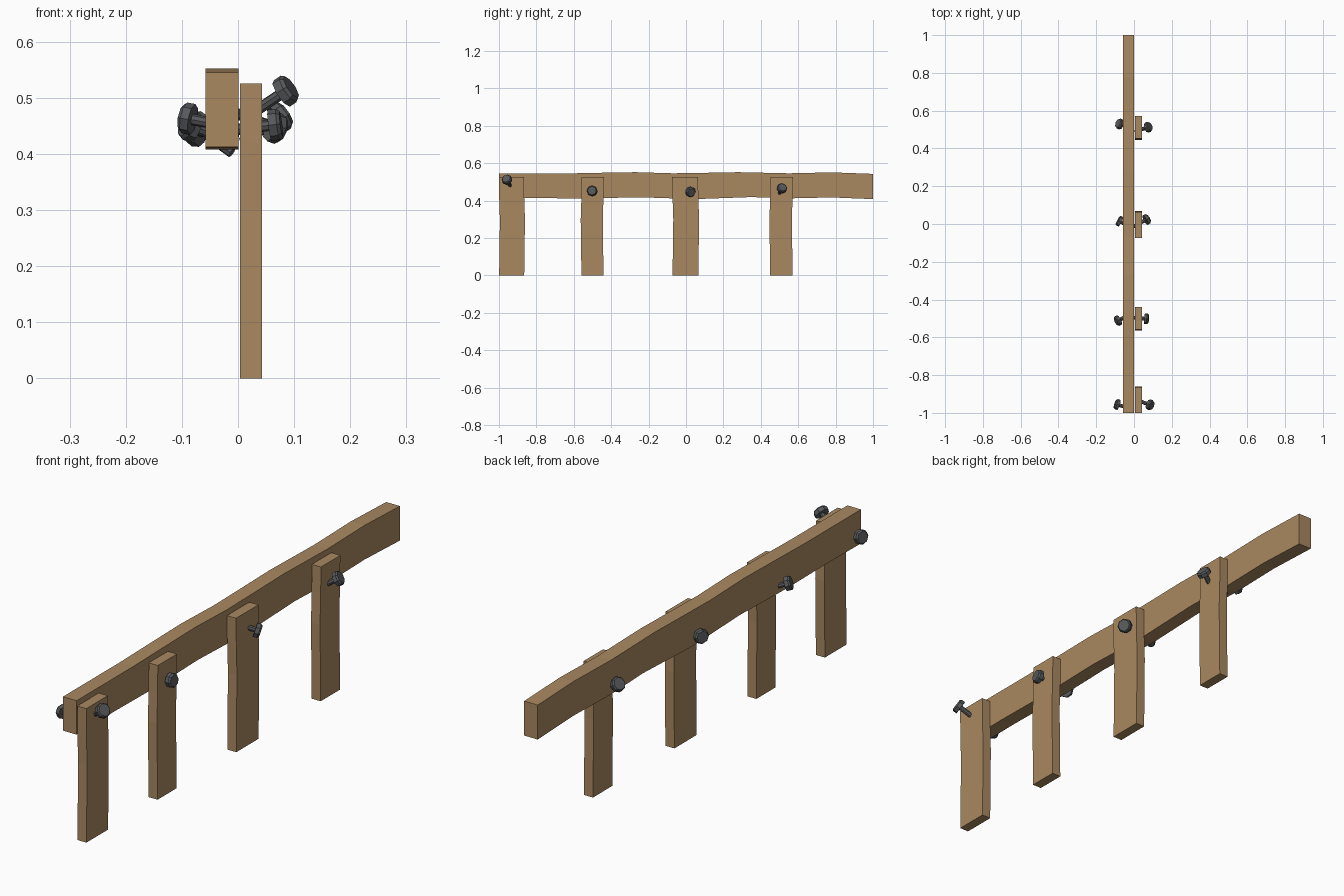
import bpy, bmesh
from mathutils import Vector

cube = bpy.data.objects.get("Cube")
if cube:
    bpy.data.objects.remove(cube, do_unlink=True)


def material(name, rgb):
    mat = bpy.data.materials.new(name)
    mat.use_nodes = True
    mat.diffuse_color = (*rgb, 1)
    mat.node_tree.nodes["Principled BSDF"].inputs["Base Color"].default_value = (*rgb, 1)
    return mat


wood = material("weathered wood", (0.40, 0.25, 0.12))
iron = material("dark iron", (0.095, 0.098, 0.104))


def finish(bm, name, mat):
    bmesh.ops.recalc_face_normals(bm, faces=bm.faces)
    mesh = bpy.data.meshes.new(name)
    bm.to_mesh(mesh)
    bm.free()
    mesh.materials.append(mat)
    obj = bpy.data.objects.new(name, mesh)
    bpy.context.collection.objects.link(obj)


def plank(name, outline, x0, x1):
    """Extrude a (y, z) outline sideways from x0 to x1."""
    bm = bmesh.new()
    face = bm.faces.new([bm.verts.new((x0, y, z)) for y, z in outline])
    new = bmesh.ops.extrude_face_region(bm, geom=[face])["geom"]
    moved = [v for v in new if isinstance(v, bmesh.types.BMVert)]
    bmesh.ops.translate(bm, verts=moved, vec=(x1 - x0, 0, 0))
    finish(bm, name, wood)


def bolt(name, centre, axis):
    """Shank and eight-sided head; centre is the middle of the head."""
    centre, axis = Vector(centre), Vector(axis).normalized()
    turn = axis.to_track_quat('Z', 'Y').to_matrix().to_4x4()
    bm = bmesh.new()
    for r1, r2, low, high in ((0.010, 0.010, -0.085, -0.005),
                              (0.028, 0.028, -0.010, 0.005),
                              (0.028, 0.023, 0.005, 0.011)):
        part = bmesh.ops.create_cone(bm, cap_ends=True, segments=8, radius1=r1,
                                     radius2=r2, depth=high - low)["verts"]
        bmesh.ops.translate(bm, verts=part, vec=(0, 0, (low + high) / 2))
    bmesh.ops.transform(bm, matrix=turn, verts=bm.verts)
    bmesh.ops.translate(bm, verts=bm.verts, vec=centre)
    finish(bm, name, iron)


# Wavy rail
top = [(-1, .545), (-.65, .545), (-.45, .549), (-.27, .552), (-.07, .546),
       (.12, .549), (.28, .552), (.55, .546), (.78, .551), (1, .543)]
bottom = [(1, .408), (.78, .417), (.55, .412), (.35, .419), (.05, .408),
          (-.25, .418), (-.55, .411), (-.8, .414), (-1, .412)]
plank("rail", top + bottom, -.058, .001)

# Slightly bowed posts: centre, half width, sideways bow at mid height
for i, (y, half, bow) in enumerate([(-.932, .067, .004), (-.5, .059, -.004),
                                    (-.003, .069, .004), (.51, .06, -.004)]):
    levels = [(0, 0), (.15, bow * .5), (.3, bow), (.42, 0), (.525, -bow * .4)]
    left = [(max(y - half + s, -1), z) for z, s in levels]
    right = [(y + half + s, z) for z, s in reversed(levels)]
    plank(f"post_{i + 1}", left + right, .004, .043)

# Loose bolts on the post side and on the rail side
post_bolts = [((.086, -.958, .513), (.82, -.3, .55)),
              ((.066, -.502, .452), (.95, -.08, .12)),
              ((.068, .025, .446), (.82, .45, -.3)),
              ((.076, .513, .466), (.75, .25, .5))]
rail_bolts = [((-.09, -.955, .463), (-.93, .3, .18)),
              ((-.086, -.512, .45), (-.8, -.4, .3)),
              ((-.077, .015, .441), (-.86, .45, .05)),
              ((-.077, .53, .45), (-.7, .25, .5))]
for side, bolts in (("post", post_bolts), ("rail", rail_bolts)):
    for i, (centre, axis) in enumerate(bolts):
        bolt(f"{side}_bolt_{i + 1}", centre, axis)
